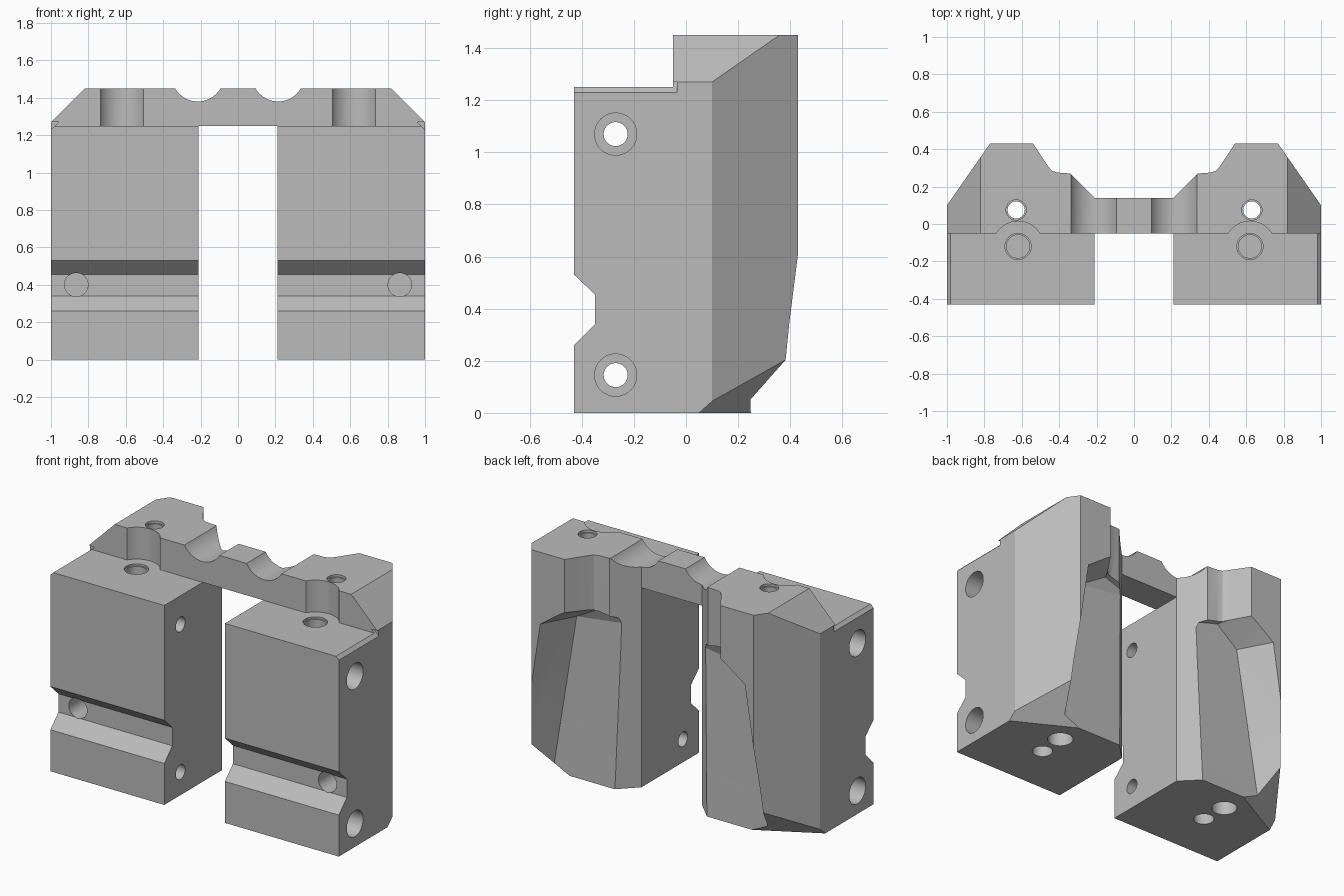
import bpy, bmesh, math
from mathutils import Vector

cube = bpy.data.objects.get("Cube")
if cube:
    bpy.data.objects.remove(cube, do_unlink=True)

GREY = (0.5, 0.5, 0.5, 1)
mat = bpy.data.materials.new("plain grey")
mat.use_nodes = True
mat.diffuse_color = GREY
mat.node_tree.nodes["Principled BSDF"].inputs["Base Color"].default_value = GREY


def finish(bm, name):
    bmesh.ops.recalc_face_normals(bm, faces=bm.faces)
    me = bpy.data.meshes.new(name)
    bm.to_mesh(me)
    bm.free()
    me.materials.append(mat)
    ob = bpy.data.objects.new(name, me)
    bpy.context.collection.objects.link(ob)
    return ob


def prism(name, outline, axis, lo, hi, planes=()):
    """Extrude a 2D outline along an axis, then trim it by planes."""
    place = {"x": lambda a, b, t: (t, a, b),
             "y": lambda a, b, t: (a, t, b),
             "z": lambda a, b, t: (a, b, t)}[axis]
    bm = bmesh.new()
    ends = [[bm.verts.new(place(a, b, t)) for a, b in outline] for t in (lo, hi)]
    for loop in ends:
        bm.faces.new(loop)
    for i in range(len(outline)):
        j = (i + 1) % len(outline)
        bm.faces.new((ends[0][i], ends[0][j], ends[1][j], ends[1][i]))
    for point, normal in planes:
        geom = bm.verts[:] + bm.edges[:] + bm.faces[:]
        cut = bmesh.ops.bisect_plane(bm, geom=geom, plane_co=point,
                                     plane_no=normal, clear_outer=True)
        edges = [e for e in cut["geom_cut"] if isinstance(e, bmesh.types.BMEdge)]
        bmesh.ops.holes_fill(bm, edges=edges)
    return finish(bm, name)


def box(name, x, y, z):
    return prism(name, [(x[0], y[0]), (x[1], y[0]), (x[1], y[1]), (x[0], y[1])], "z", *z)


def rod(name, a, b, r, axis, lo, hi, sides=40):
    ring = [(a + r * math.cos(math.tau * i / sides), b + r * math.sin(math.tau * i / sides))
            for i in range(sides)]
    return prism(name, ring, axis, lo, hi)


def hull(name, points):
    bm = bmesh.new()
    for p in points:
        bm.verts.new(p)
    bmesh.ops.convex_hull(bm, input=bm.verts)
    return finish(bm, name)


def apply_all(ob):
    bpy.context.view_layer.objects.active = ob
    for m in list(ob.modifiers):
        bpy.ops.object.modifier_apply(modifier=m.name)


def carve(ob, cutters):
    for c in cutters:
        m = ob.modifiers.new("cut", "BOOLEAN")
        m.operation, m.solver, m.object = "DIFFERENCE", "EXACT", c
    apply_all(ob)
    for c in cutters:
        bpy.data.objects.remove(c, do_unlink=True)


def scallop():
    return rod("scallop", 0.215, 1.52, 0.14, "y", -0.2, 0.5, 64)


# Main block, trimmed by the upper and lower outer chamfers
plan = [(0.21, -0.43), (1, -0.43), (1, 0.1), (0.77, 0.43), (0.54, 0.43),
        (0.46, 0.31), (0.44, 0.285), (0.41, 0.275), (0.34, 0.27), (0.21, 0.14)]
block = prism("clamp_blocks", plan, "z", 0, 1.45,
              [(Vector((1, 0, 1.27)), Vector((1, 0, 1))),
               (Vector((1, 0.05, 0)), Vector((0.34, 0.63, -0.7)))])

cutters = [
    # Front shelf, its edge chamfer and the round pocket behind it
    box("shelf", (0, 1.2), (-0.6, -0.05), (1.25, 1.6)),
    prism("shelf_chamfer", [(0.96, 1.27), (1.05, 1.18), (1.05, 1.27)], "y", -0.6, -0.035),
    rod("pocket", 0.62, -0.12, 0.135, "z", 1.25, 1.6),
    # Horizontal groove across the front
    prism("groove", [(-0.45, 0.24), (-0.35, 0.34), (-0.35, 0.455), (-0.45, 0.55)],
          "x", 0, 1.2),
    # Tapered recess in the back
    hull("recess", [(0.2, 0.22, 1.05), (0.43, 0.25, 1.1), (0.6, 0.225, 1.0),
                    (0.747, 0.5, 1.0), (0.55, 0.5, 1.14), (0.2, 0.5, 1.1),
                    (0.2, 0.25, -0.05), (0.755, 0.25, -0.05),
                    (0.91, 0.5, -0.05), (0.2, 0.5, -0.05)]),
    scallop(),
    # Blind front hole
    rod("front_hole", 0.865, 0.4, 0.063, "y", -0.5, -0.12),
    # Vertical holes
    rod("rear_bore", 0.63, 0.075, 0.046, "z", -0.1, 1.6),
    rod("rear_rim", 0.63, 0.075, 0.054, "z", 1.435, 1.6),
    rod("rear_counterbore", 0.63, 0.075, 0.075, "z", -0.1, 0.2),
    rod("shelf_hole", 0.62, -0.12, 0.062, "z", 0.95, 1.4),
    rod("shelf_rim", 0.62, -0.12, 0.07, "z", 1.238, 1.4),
    rod("base_hole", 0.62, -0.1, 0.06, "z", -0.1, 0.25),
]
# Counterbored cross holes
for z in (0.145, 1.07):
    cutters.append(rod("cross_hole", -0.27, z, 0.046, "x", 0, 1.2))
    cutters.append(rod("cross_counterbore", -0.27, z, 0.081, "x", 0.88, 1.2))
carve(block, cutters)

# Bridge between the blocks
bridge = box("bridge", (0, 0.21), (-0.05, 0.14), (1.25, 1.45))
carve(bridge, [scallop()])

for ob in (block, bridge):
    ob.modifiers.new("mirror", "MIRROR")
    apply_all(ob)
    bpy.ops.object.select_all(action="DESELECT")
    ob.select_set(True)
    bpy.context.view_layer.objects.active = ob
    bpy.ops.object.shade_smooth_by_angle(angle=math.radians(20))
